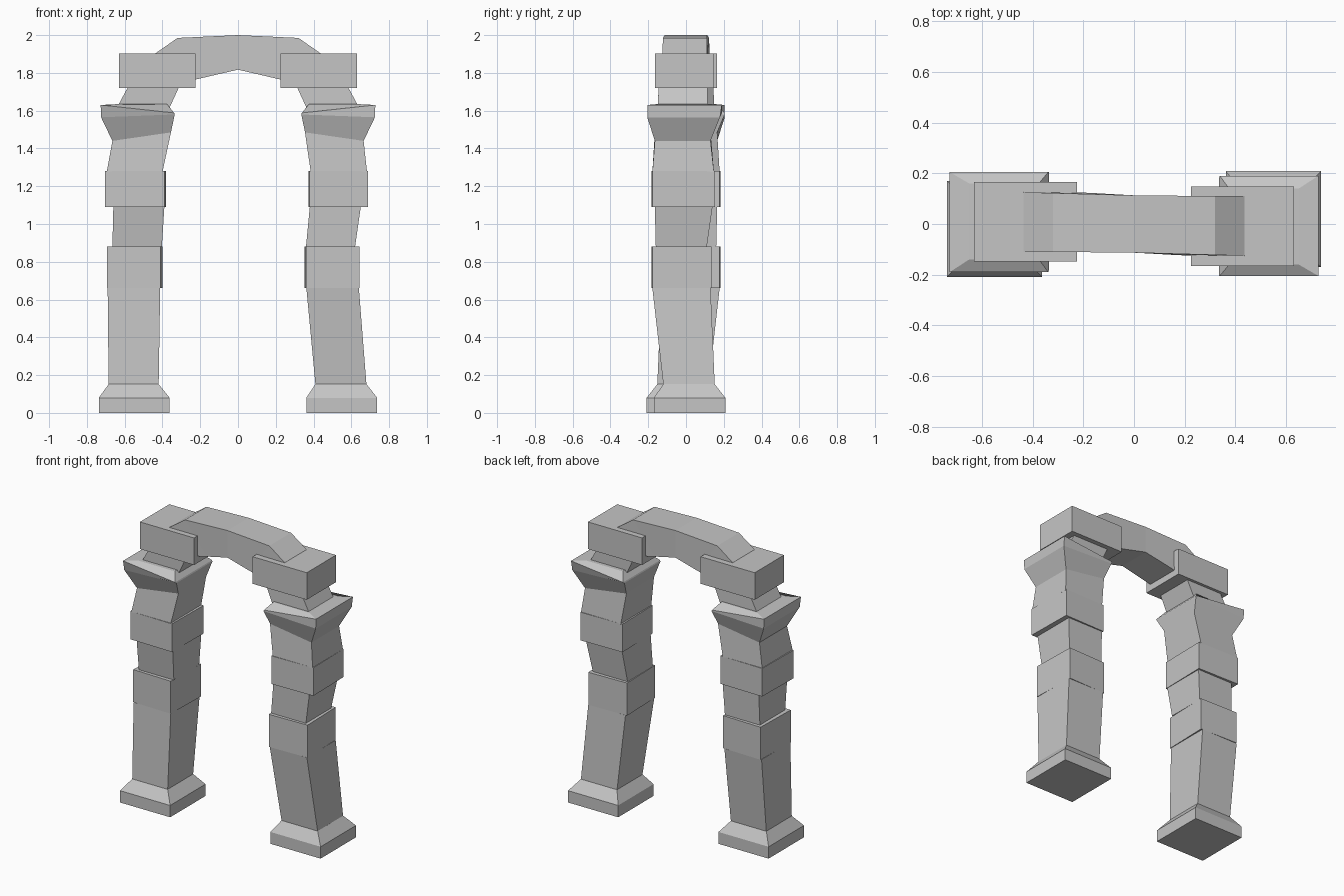
import bpy
import bmesh
import math
from mathutils import Matrix, Vector

cube = bpy.data.objects.get("Cube")
if cube:
    bpy.data.objects.remove(cube, do_unlink=True)

stone = bpy.data.materials.new("grey stone")
stone.use_nodes = True
grey = (0.56, 0.56, 0.56, 1)
stone.diffuse_color = grey
stone.node_tree.nodes["Principled BSDF"].inputs["Base Color"].default_value = grey


def loft(name, rings, yaw=0):
    """Join a stack of four-cornered rings into a closed, flat-faced solid."""
    bm = bmesh.new()
    loops = [[bm.verts.new(p) for p in ring] for ring in rings]
    for a, b in zip(loops, loops[1:]):
        for i in range(4):
            j = (i + 1) % 4
            bm.faces.new((a[i], a[j], b[j], b[i]))
    bm.faces.new(loops[0])
    bm.faces.new(loops[-1])
    if yaw:
        centre = sum((v.co for v in bm.verts), Vector()) / len(bm.verts)
        bmesh.ops.rotate(bm, verts=bm.verts, cent=centre,
                         matrix=Matrix.Rotation(math.radians(yaw), 3, 'Z'))
    bmesh.ops.recalc_face_normals(bm, faces=bm.faces)
    mesh = bpy.data.meshes.new(name)
    bm.to_mesh(mesh)
    bm.free()
    mesh.materials.append(stone)
    obj = bpy.data.objects.new(name, mesh)
    bpy.context.collection.objects.link(obj)


def ring(side, x_in, x_out, y0, y1, z_in, z_out=None):
    """Rectangle with its own heights on the inner and outer edge."""
    z_out = z_in if z_out is None else z_out
    return [(side * x, side * y, z) for x, y, z in (
        (x_in, y0, z_in), (x_out, y0, z_out),
        (x_out, y1, z_out), (x_in, y1, z_in))]


# Inner and outer x of each shaft stage, the only part that differs by side
widths = {
    "left": [(.41, .68), (.362, .64), (.355, .64), (.36, .62), (.38, .65),
             (.375, .685), (.385, .683)],
    "right": [(.42, .685), (.412, .69), (.405, .69), (.403, .665), (.39, .66),
              (.385, .70), (.40, .695)],
}

for name, side in (("left", 1), ("right", -1)):
    foot, top, low, mid0, mid1, high, upper = widths[name]

    # Plinth and shaft
    loft(name + "_plinth", [
        ring(side, .362, .737, -.17, .208, 0),
        ring(side, .362, .737, -.17, .208, .08),
        ring(side, *foot, -.12, .152, .152)])
    loft(name + "_shaft", [
        ring(side, *foot, -.12, .152, .15),
        ring(side, *top, -.178, .13, .66)])

    # Stacked stones, slightly twisted
    loft(name + "_lower_stone", [
        ring(side, *low, -.18, .132, .66),
        ring(side, *low, -.18, .132, .88)], side * 1.5)
    loft(name + "_middle_stone", [
        ring(side, *mid0, -.16, .11, .88),
        ring(side, *mid1, -.165, .14, 1.09)])
    loft(name + "_upper_stone", [
        ring(side, *high, -.18, .15, 1.09),
        ring(side, *high, -.18, .15, 1.28)], side * 1)

    # Tilted capital
    loft(name + "_capital", [
        ring(side, *upper, -.178, .148, 1.275),
        ring(side, .355, .665, -.165, .13, 1.485, 1.44),
        ring(side, .335, .725, -.205, .18, 1.58, 1.565),
        ring(side, .338, .727, -.205, .19, 1.588, 1.63),
        ring(side, .375, .65, -.16, .14, 1.634, 1.634)])

    # Shoulder block
    loft(name + "_shoulder_block", [
        ring(side, .225, .63, -.165, .148, 1.72),
        ring(side, .225, .63, -.165, .148, 1.903)])

# Arch swept over the opening: x and z of the outer then the inner edge
half = [(.65, 1.60, .365, 1.61, -.15, .115),
        (.58, 1.73, .31, 1.73, -.145, .115),
        (.435, 1.905, .225, 1.765, -.125, .11),
        (.32, 1.985, .16, 1.78, -.122, .11)]


def arch_ring(side, xo, zo, xi, zi, y0, y1):
    if side < 0:
        y0, y1 = -y1, -y0
    return [(side * xo, y0, zo), (side * xi, y0, zi),
            (side * xi, y1, zi), (side * xo, y1, zo)]


crown = arch_ring(1, 0, 2.0, 0, 1.817, -.113, .113)
loft("arch", [arch_ring(-1, *r) for r in half] + [crown]
     + [arch_ring(1, *r) for r in reversed(half)])
